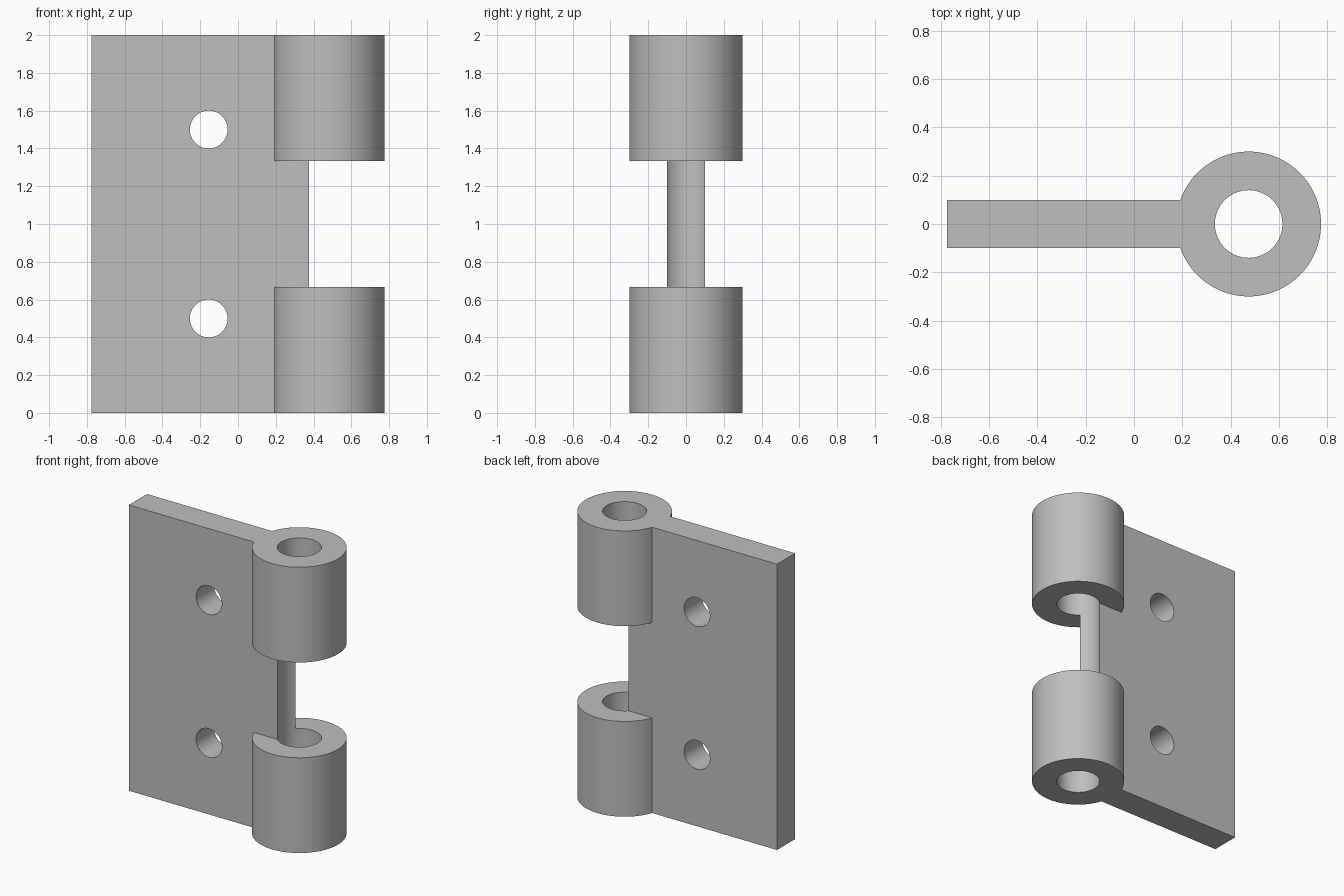
import bpy
import math

cube = bpy.data.objects.get("Cube")
if cube:
    bpy.data.objects.remove(cube, do_unlink=True)

HEIGHT = 2.0
KNUCKLE = HEIGHT / 3
LEFT = -0.775
PIN_X = 0.475
THICK = 0.2

steel = bpy.data.materials.new("grey steel")
steel.use_nodes = True
colour = (0.52, 0.52, 0.52, 1)
steel.diffuse_color = colour
steel.node_tree.nodes["Principled BSDF"].inputs["Base Color"].default_value = colour


def cylinder(name, radius, depth, location, rotation=(0, 0, 0)):
    bpy.ops.mesh.primitive_cylinder_add(vertices=96, radius=radius, depth=depth,
                                        location=location, rotation=rotation)
    obj = bpy.context.object
    obj.name = name
    obj.data.materials.append(steel)
    return obj


def combine(target, tool, operation):
    mod = target.modifiers.new(tool.name, 'BOOLEAN')
    mod.operation = operation
    mod.solver = 'EXACT'
    mod.object = tool
    bpy.context.view_layer.objects.active = target
    bpy.ops.object.modifier_apply(modifier=mod.name)
    bpy.data.objects.remove(tool, do_unlink=True)


# Flat leaf, running in to the pin axis
bpy.ops.mesh.primitive_cube_add(size=1, location=((LEFT + PIN_X) / 2, 0, HEIGHT / 2))
leaf = bpy.context.object
leaf.name = "hinge_leaf"
leaf.scale = (PIN_X - LEFT, THICK, HEIGHT)
bpy.ops.object.transform_apply(location=True, rotation=True, scale=True)
leaf.data.materials.append(steel)

# Lower and upper knuckles, with a gap between them
for z in (KNUCKLE / 2, HEIGHT - KNUCKLE / 2):
    combine(leaf, cylinder("knuckle", 0.3, KNUCKLE, (PIN_X, 0, z)), 'UNION')

# Pin bore, which also hollows the edge of the leaf in the gap
combine(leaf, cylinder("pin_bore", 0.14, HEIGHT * 1.2, (PIN_X, 0, HEIGHT / 2)), 'DIFFERENCE')

# Screw holes through the leaf
for z in (HEIGHT / 4, HEIGHT * 3 / 4):
    hole = cylinder("screw_hole", 0.1, 1, (-0.155, 0, z), (math.pi / 2, 0, 0))
    combine(leaf, hole, 'DIFFERENCE')

# Smooth round walls, sharp edges
bpy.ops.object.select_all(action='DESELECT')
leaf.select_set(True)
bpy.context.view_layer.objects.active = leaf
bpy.ops.object.shade_smooth_by_angle(angle=math.radians(30))
